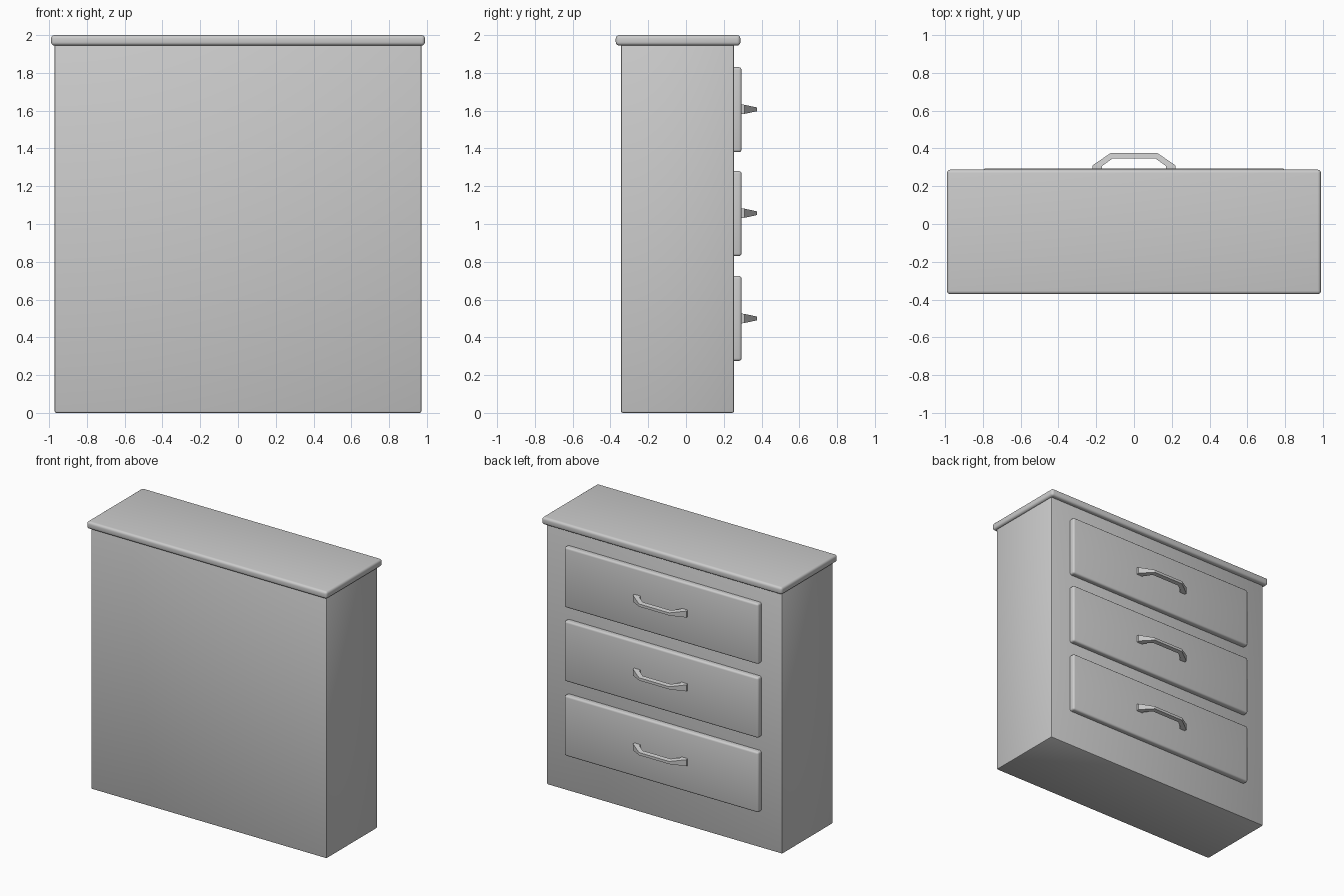
import bpy, bmesh, math

if "Cube" in bpy.data.objects:
    bpy.data.objects.remove(bpy.data.objects["Cube"])


def finish(obj):
    bpy.ops.object.select_all(action='DESELECT')
    obj.select_set(True)
    bpy.context.view_layer.objects.active = obj
    bpy.ops.object.shade_smooth_by_angle(angle=math.radians(35))


def rounded_box(name, x, y, z, bevel, segments):
    """Box from (min, max) ranges with evenly rounded edges."""
    bm = bmesh.new()
    bmesh.ops.create_cube(bm, size=1)
    for v in bm.verts:
        v.co = [r[0] + (c + 0.5) * (r[1] - r[0]) for c, r in zip(v.co, (x, y, z))]
    bmesh.ops.bevel(bm, geom=bm.edges[:], offset=bevel, segments=segments,
                    profile=0.5, affect='EDGES')
    mesh = bpy.data.meshes.new(name)
    bm.to_mesh(mesh)
    bm.free()
    obj = bpy.data.objects.new(name, mesh)
    bpy.context.collection.objects.link(obj)
    finish(obj)
    return obj


def handle(name, zc):
    """Tapered pull: four-sided sections swept from foot to foot."""
    # outer x, outer y, outer half height, inner x, inner y, inner half height
    half = [(0.22, 0.285, 0.027, 0.17, 0.285, 0.027),
            (0.22, 0.31, 0.024, 0.168, 0.308, 0.024),
            (0.125, 0.375, 0.010, 0.115, 0.346, 0.016)]
    path = [(-s[0], *s[1:3], -s[3], *s[4:]) for s in half] + half[::-1]
    bm = bmesh.new()
    rings = []
    for ox, oy, oh, ix, iy, ih in path:
        rings.append([bm.verts.new(p) for p in (
            (ox, oy, zc - oh), (ox, oy, zc + oh),
            (ix, iy, zc + ih), (ix, iy, zc - ih))])
    for a, b in zip(rings, rings[1:]):
        for i in range(4):
            j = (i + 1) % 4
            bm.faces.new((a[i], a[j], b[j], b[i]))
    bm.faces.new(rings[0])
    bm.faces.new(rings[-1])
    bmesh.ops.recalc_face_normals(bm, faces=bm.faces[:])
    mesh = bpy.data.meshes.new(name)
    bm.to_mesh(mesh)
    bm.free()
    obj = bpy.data.objects.new(name, mesh)
    bpy.context.collection.objects.link(obj)


# carcass and overhanging top
rounded_box("cabinet_body", (-0.972, 0.972), (-0.345, 0.255), (0, 1.96), 0.01, 2)
rounded_box("cabinet_top", (-0.99, 0.99), (-0.372, 0.288), (1.945, 2.0), 0.018, 4)

# drawer fronts with handles
for i, (z0, zc) in enumerate([(0.275, 0.5), (0.83, 1.057), (1.38, 1.607)], 1):
    rounded_box(f"drawer_front_{i}", (-0.80, 0.80), (0.235, 0.294), (z0, z0 + 0.45), 0.014, 3)
    handle(f"drawer_handle_{i}", zc)
